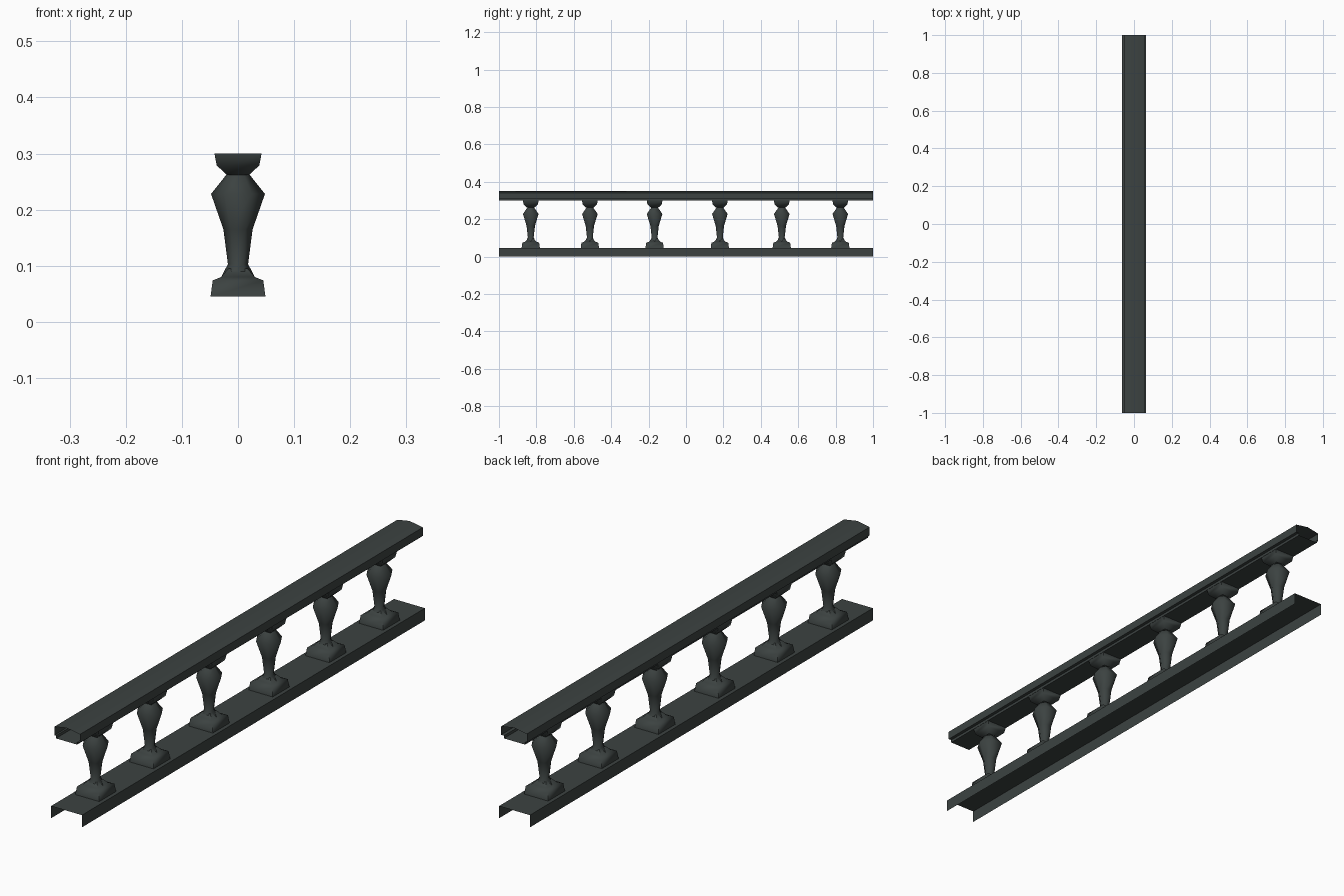
import bpy, bmesh, math

if "Cube" in bpy.data.objects:
    bpy.data.objects.remove(bpy.data.objects["Cube"])

stone = bpy.data.materials.new("dark_slate_grey")
stone.diffuse_color = (0.045, 0.055, 0.053, 1)
stone.use_nodes = True
stone.node_tree.nodes["Principled BSDF"].inputs["Base Color"].default_value = stone.diffuse_color


def finish(bm, name, angle):
    me = bpy.data.meshes.new(name)
    bm.to_mesh(me)
    bm.free()
    me.materials.append(stone)
    ob = bpy.data.objects.new(name, me)
    bpy.context.collection.objects.link(ob)
    bpy.ops.object.select_all(action='DESELECT')
    ob.select_set(True)
    bpy.context.view_layer.objects.active = ob
    bpy.ops.object.shade_smooth_by_angle(angle=math.radians(angle))
    return ob


def sheet(name, pts, closed):
    """Thin open-ended skin: an (x, z) section run along y. Points go clockwise seen from -y."""
    bm = bmesh.new()
    a = [bm.verts.new((x, -1, z)) for x, z in pts]
    b = [bm.verts.new((x, 1, z)) for x, z in pts]
    n = len(pts)
    for i in range(n if closed else n - 1):
        j = (i + 1) % n
        bm.faces.new((a[i], b[i], b[j], a[j]))
    return finish(bm, name, 30)


def stack(bm, profile, sides, turn):
    """Tapered rings (half-size, z) joined into a skin."""
    scale = math.sqrt(2) if sides == 4 else 1
    rings = []
    for r, z in profile:
        rings.append([bm.verts.new((r * scale * math.cos(turn + i * math.tau / sides),
                                    r * scale * math.sin(turn + i * math.tau / sides), z))
                      for i in range(sides)])
    for lo, hi in zip(rings, rings[1:]):
        for i in range(sides):
            j = (i + 1) % sides
            bm.faces.new((lo[i], lo[j], hi[j], hi[i]))


# bottom channel and hollow handrail
sheet("base_channel", [(-0.063, 0), (-0.063, 0.045), (0.063, 0.045), (0.063, 0)], False)
sheet("handrail", [(-0.043, 0.30), (-0.043, 0.31), (-0.05, 0.31), (-0.05, 0.341), (0, 0.35),
                   (0.055, 0.341), (0.055, 0.31), (0.043, 0.31), (0.043, 0.30)], True)

# balusters: square foot, six-sided turned body, square cap
for k, y in enumerate((-0.83, -0.514, -0.168, 0.181, 0.512, 0.825)):
    bm = bmesh.new()
    stack(bm, [(0.049, 0.045), (0.045, 0.074), (0.030, 0.080), (0.017, 0.095)], 4, math.pi / 4)
    stack(bm, [(0.030, 0.080), (0.018, 0.103), (0.026, 0.165), (0.048, 0.228), (0.021, 0.262)], 6, 0)
    stack(bm, [(0.020, 0.262), (0.038, 0.279), (0.042, 0.30)], 4, math.pi / 4)
    finish(bm, f"baluster_{k + 1}", 62).location.y = y
